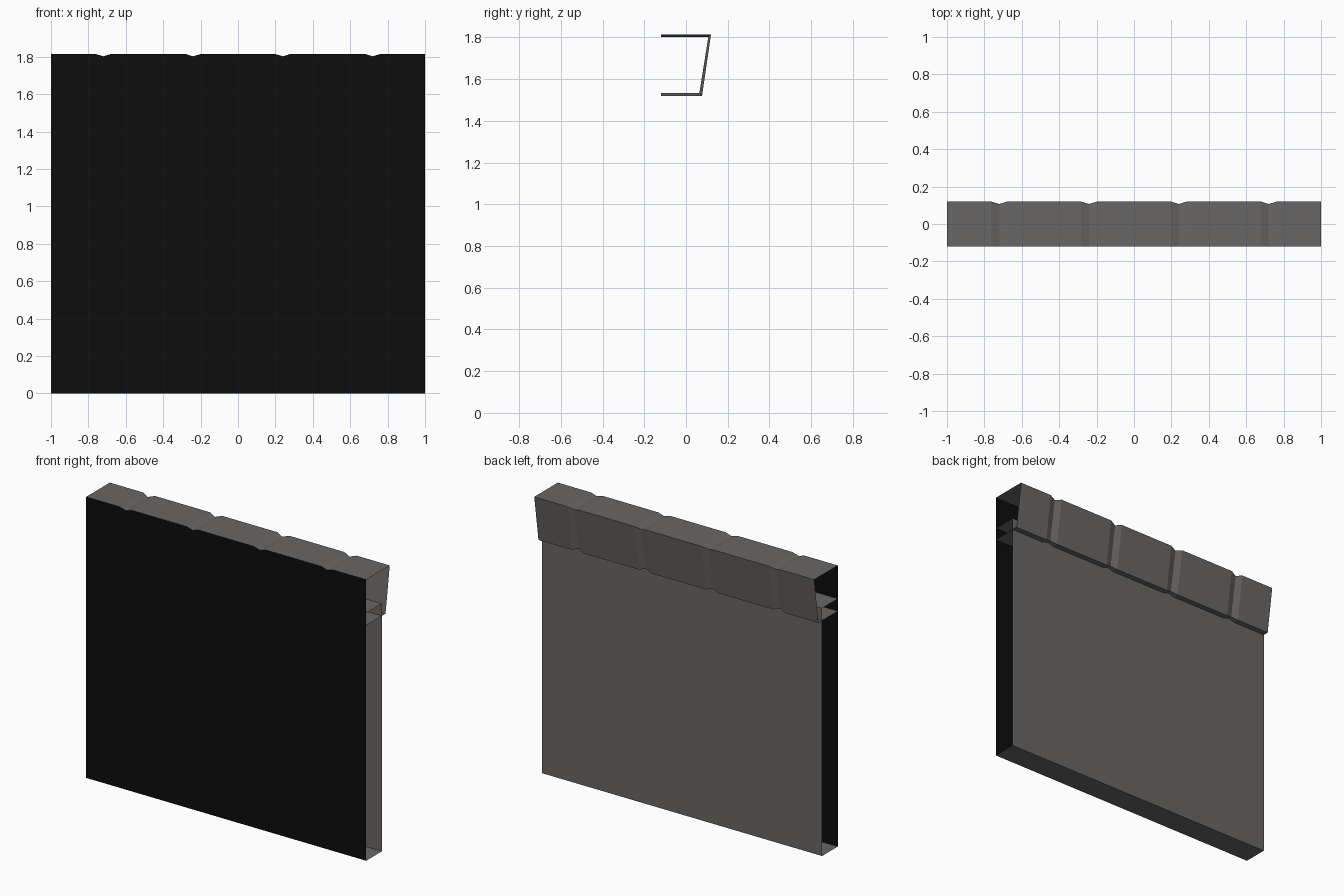
import bpy

if "Cube" in bpy.data.objects:
    bpy.data.objects.remove(bpy.data.objects["Cube"])

HALF, FRONT, TOP = 1.0, -0.12, 1.815
CAP_LOW = 1.52


def material(name, rgb):
    m = bpy.data.materials.new(name)
    m.diffuse_color = (*rgb, 1.0)
    m.use_nodes = True
    m.node_tree.nodes["Principled BSDF"].inputs["Base Color"].default_value = m.diffuse_color
    return m


grey = material("stone grey", (0.140, 0.135, 0.130))
black = material("front black", (0.004, 0.004, 0.004))


def add_mesh(name, verts, faces, mat):
    me = bpy.data.meshes.new(name)
    me.from_pydata(verts, [], faces)
    me.materials.append(mat)
    ob = bpy.data.objects.new(name, me)
    bpy.context.collection.objects.link(ob)
    return ob


def loft(name, stations, section, mat):
    """Open-ended strip: section(notched) gives (y, z) points at each x station."""
    verts, faces = [], []
    n = len(section(False))
    for x, notched in stations:
        verts += [(x, y, z) for y, z in section(notched)]
    for i in range(len(stations) - 1):
        for j in range(n - 1):
            a, b = i * n + j, (i + 1) * n + j
            faces.append((a, b, b + 1, a + 1))
    return add_mesh(name, verts, faces, mat)


# x stations: a shallow V groove at each joint between coping stones
stations = [(-HALF, False)]
for c in (-0.72, -0.24, 0.24, 0.72):
    stations += [(c - 0.043, False), (c, True), (c + 0.043, False)]
stations.append((HALF, False))


# coping cap: top, sloping back and underside
def cap_section(notched):
    d = 0.013 if notched else 0.0
    return [(FRONT, TOP - d), (0.12 - d, TOP - d),
            (0.077 - d, CAP_LOW + d), (FRONT, CAP_LOW + d)]


loft("coping_cap", stations, cap_section, grey)

# front panel follows the grooves along its top edge
loft("front_panel", stations,
     lambda notched: [(FRONT, 0.0), (FRONT, TOP - (0.013 if notched else 0.0))], black)

# wall body: top shelf, back and bottom, open at both ends
loft("wall_body", [(-HALF, False), (HALF, False)],
     lambda notched: [(FRONT, 1.60), (0.04, 1.60), (0.04, 0.0), (FRONT, 0.0)], grey)
